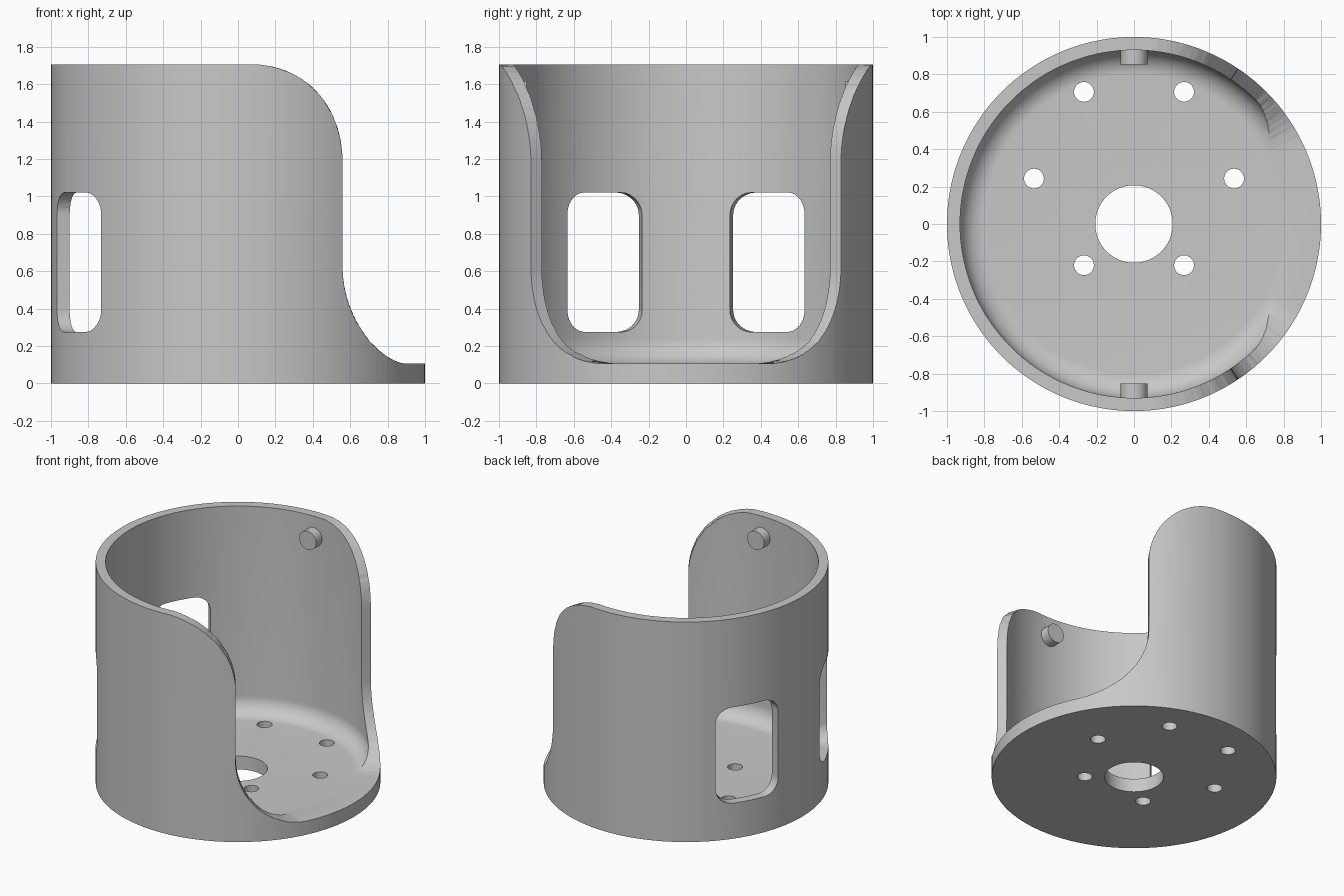
import bpy, bmesh
from math import sin, cos, pi, radians, sqrt
from mathutils import Matrix, Vector

if "Cube" in bpy.data.objects:
    bpy.data.objects.remove(bpy.data.objects["Cube"])

HEIGHT, INNER, FLOOR = 1.705, 0.93, 0.104

grey = bpy.data.materials.new("plain grey")
grey.use_nodes = True
colour = (0.58, 0.58, 0.58, 1)
grey.diffuse_color = colour
grey.node_tree.nodes["Principled BSDF"].inputs["Base Color"].default_value = colour


def make_object(name, bm):
    bmesh.ops.recalc_face_normals(bm, faces=bm.faces)
    mesh = bpy.data.meshes.new(name)
    bm.to_mesh(mesh)
    bm.free()
    mesh.materials.append(grey)
    ob = bpy.data.objects.new(name, mesh)
    bpy.context.collection.objects.link(ob)
    return ob


def cylinder(name, radius, depth, centre, rotation=Matrix(), segments=32):
    bm = bmesh.new()
    bmesh.ops.create_cone(bm, cap_ends=True, segments=segments, radius1=radius, radius2=radius,
                          depth=depth, matrix=Matrix.Translation(centre) @ rotation)
    return make_object(name, bm)


def radial_cutter(name, columns):
    """Block wrapped around the axis; each column is (angle, low, high)."""
    bm = bmesh.new()
    rings = []
    for a, low, high in columns:
        rings.append([bm.verts.new((r * cos(a), r * sin(a), z))
                      for r, z in ((0.6, low), (1.2, low), (1.2, high), (0.6, high))])
    for p, q in zip(rings, rings[1:]):
        for i in range(4):
            j = (i + 1) % 4
            bm.faces.new((p[i], p[j], q[j], q[i]))
    bm.faces.new(rings[0])
    bm.faces.new(rings[-1])
    bmesh.ops.triangulate(bm, faces=bm.faces)
    return make_object(name, bm)


def cut(target, cutter):
    mod = target.modifiers.new("cut", "BOOLEAN")
    mod.operation, mod.solver, mod.object = "DIFFERENCE", "EXACT", cutter
    bpy.context.view_layer.objects.active = target
    bpy.ops.object.modifier_apply(modifier=mod.name)
    bpy.data.objects.remove(cutter)


def smooth(ob):
    bpy.ops.object.select_all(action="DESELECT")
    ob.select_set(True)
    bpy.context.view_layer.objects.active = ob
    bpy.ops.object.shade_smooth_by_angle(angle=radians(30))


# Cup: lathed wall and floor with a rounded inside corner and a centre hole
fillet = 0.13
profile = [(0.207, 0), (1, 0), (1, HEIGHT), (INNER, HEIGHT)]
for i in range(13):
    t = pi / 2 * i / 12
    profile.append((INNER - fillet + fillet * cos(t), FLOOR + fillet - fillet * sin(t)))
profile.append((0.207, FLOOR))
bm = bmesh.new()
verts = [bm.verts.new((r, 0, z)) for r, z in profile]
edges = [bm.edges.new((v, verts[(i + 1) % len(verts)])) for i, v in enumerate(verts)]
bmesh.ops.spin(bm, geom=verts + edges, axis=(0, 0, 1), cent=(0, 0, 0), angle=2 * pi, steps=144)
bmesh.ops.remove_doubles(bm, verts=bm.verts, dist=0.0001)
cup = make_object("cup_body", bm)

# Side opening: flat sill, large concave corner, upright edge, large rounded shoulder
edge, sweep, rise, sill = radians(56), radians(30), 0.52, FLOOR + 0.002
half = []
for i in range(25):
    t = pi / 2 * i / 24
    half.append((edge - sweep + sweep * sin(t), sill + rise * (1 - cos(t)), 2))
for i in range(25):
    t = pi / 2 * i / 24
    half.append((edge + 0.0005 + sweep * (1 - cos(t)), HEIGHT + 0.001 - rise * (1 - sin(t)), 2))
sill_columns = [(radians(a), sill, 2) for a in range(-24, 25, 4)]
mirrored = [(-a, low, high) for a, low, high in reversed(half)]
cut(cup, radial_cutter("opening_cutter", mirrored + sill_columns + half))

# Two rounded windows through the wall
start, end, low, high, corner = radians(14.6), radians(43), 0.275, 1.02, 0.12
for side in (-1, 1):
    columns = []
    steps = [corner * (1 - cos(pi / 2 * i / 10)) for i in range(11)]
    for s in steps:
        drop = corner - sqrt(max(0, corner ** 2 - (corner - s) ** 2))
        columns.append((start + s * 1.07, low + drop, high - drop))
    columns += [(start + end - a, lo, hi) for a, lo, hi in reversed(columns)]
    cut(cup, radial_cutter("window_cutter", [(pi + side * a, lo, hi) for a, lo, hi in columns]))

# Ring of six mounting holes, set towards the back
for i in range(6):
    a = i * pi / 3
    centre = Vector((0.535 * cos(a), 0.243 + 0.535 * sin(a), 0.05))
    cut(cup, cylinder("hole_cutter", 0.053, 0.4, centre))
smooth(cup)

# Two pins facing each other near the rim
for side, name in ((-1, "front_pin"), (1, "back_pin")):
    pin = cylinder(name, 0.072, 0.1, Vector((0, side * 0.903, 1.545)), Matrix.Rotation(pi / 2, 4, "X"))
    smooth(pin)
